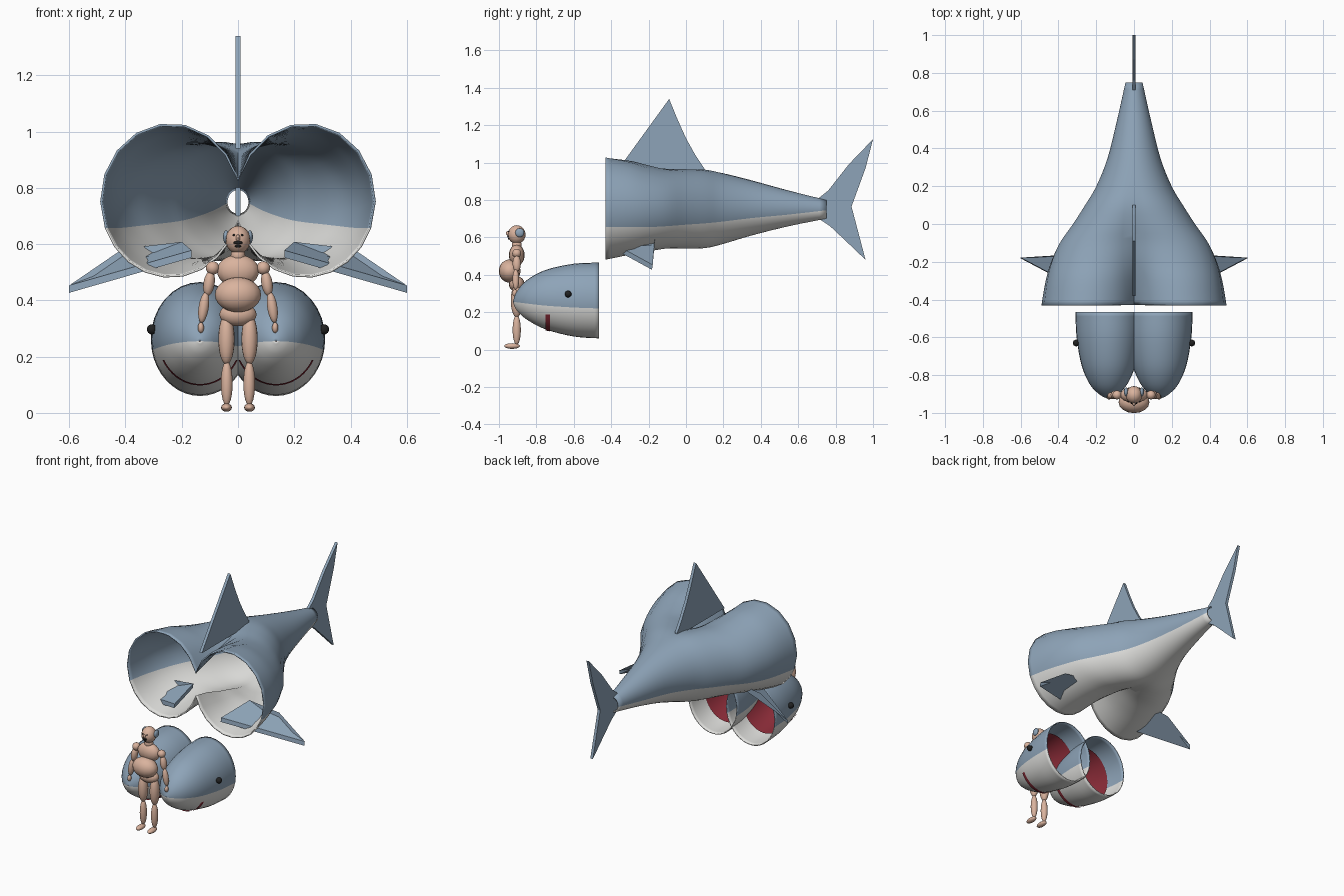
import bpy
import bmesh
from math import asin, acos, pi, cos, sin
from mathutils import Vector

default_cube = bpy.data.objects.get("Cube")
if default_cube:
    bpy.data.objects.remove(default_cube, do_unlink=True)


def make_material(name, colour):
    material = bpy.data.materials.new(name)
    material.use_nodes = True
    rgba = (*colour, 1)
    material.diffuse_color = rgba
    material.node_tree.nodes["Principled BSDF"].inputs["Base Color"].default_value = rgba
    return material


blue = make_material("slate blue", (.27, .37, .48))
white = make_material("belly white", (.73, .73, .71))
skin = make_material("skin", (.70, .45, .34))
red = make_material("mouth red", (.26, .025, .04))
black = make_material("black", (.015, .015, .015))


def finish(bm, name, materials, location=(0, 0, 0), smooth=True):
    bmesh.ops.recalc_face_normals(bm, faces=bm.faces)
    mesh = bpy.data.meshes.new(name)
    bm.to_mesh(mesh)
    bm.free()
    obj = bpy.data.objects.new(name, mesh)
    bpy.context.collection.objects.link(obj)
    obj.location = location
    for material in materials:
        mesh.materials.append(material)
    if smooth:
        bpy.ops.object.select_all(action='DESELECT')
        obj.select_set(True)
        bpy.context.view_layer.objects.active = obj
        bpy.ops.object.shade_smooth_by_angle(angle=.8)
    return obj


def densify(rows, steps=4):
    """Smooth curve through the control rows."""
    result = []
    for i in range(len(rows) - 1):
        p0, p1 = rows[max(i - 1, 0)], rows[i]
        p2, p3 = rows[i + 1], rows[min(i + 2, len(rows) - 1)]
        for s in range(steps):
            t = s / steps
            result.append([b + t * (c - a) / 2 + t * t * (a - 2.5 * b + 2 * c - d / 2)
                           + t ** 3 * (1.5 * (b - c) + (d - a) / 2)
                           for a, b, c, d in zip(p0, p1, p2, p3)])
    return result + [list(rows[-1])]


def ring(row, n):
    """Outline of two merged ellipses, with a vertex on the colour line."""
    y, centre, width, top, bottom, line = row
    radius = max(width - centre, .001)
    mid, height = (top + bottom) / 2, max((top - bottom) / 2, .001)
    start = acos(max(-.99, min(0, -centre / radius)))
    split = asin(max(-.9, min(.9, (line - mid) / height)))
    angles = [start + (split - start) * i / n for i in range(n + 1)]
    angles += [split + (-start - split) * i / n for i in range(1, n + 1)]
    right = [Vector((centre + radius * cos(a), y, mid + height * sin(a))) for a in angles]
    right[0].x = right[-1].x = 0
    return right + [Vector((-p.x, p.y, p.z)) for p in reversed(right[1:-1])]


def loft(name, rows, upper, lower, x=0, n=9, thickness=0, scale=1):
    """Skin the rings; upper or lower may be None to leave that side open."""
    bm = bmesh.new()
    loops = []
    for row in rows:
        points = ring(row, n)
        middle = Vector((0, row[0], (row[3] + row[4]) / 2))
        loops.append([bm.verts.new(middle + (p - middle) * scale) for p in points])
    count = 4 * n
    for first, second in zip(loops, loops[1:]):
        for j in range(count):
            is_upper = j < n or j >= 3 * n
            if (upper if is_upper else lower) is None:
                continue
            k = (j + 1) % count
            face = bm.faces.new((first[j], first[k], second[k], second[j]))
            face.material_index = 0 if is_upper else 1
    loose = [v for v in bm.verts if not v.link_faces]
    bmesh.ops.delete(bm, geom=loose, context='VERTS')
    obj = finish(bm, name, [upper or lower, lower or upper], (x, 0, 0))
    if thickness:
        shell = obj.modifiers.new("Shell", 'SOLIDIFY')
        shell.thickness = thickness
        shell.offset = -1
    return obj


def plate(name, points, offset):
    """Prism from an outline of 3D points, thickened along the offset."""
    bm = bmesh.new()
    offset = Vector(offset)
    sides = [[bm.verts.new(Vector(p) + offset * s) for p in points] for s in (-1, 1)]
    bm.faces.new(sides[0])
    bm.faces.new(reversed(sides[1]))
    for i in range(len(points)):
        k = (i + 1) % len(points)
        bm.faces.new((sides[0][i], sides[0][k], sides[1][k], sides[1][i]))
    return finish(bm, name, [blue], smooth=False)


def ball(name, location, size, material, detail=16, turn=(0, 0, 0)):
    bm = bmesh.new()
    bmesh.ops.create_uvsphere(bm, u_segments=detail, v_segments=detail * 3 // 4, radius=1)
    bmesh.ops.scale(bm, vec=size, verts=bm.verts)
    obj = finish(bm, name, [material], location)
    obj.rotation_euler = turn
    return obj


# Hollow body: y, lobe centre, half width, top, bottom, colour line
body = [(-.43, .24, .49, 1.03, .48, .655),
        (-.3, .222, .468, 1.01, .505, .655),
        (-.2, .195, .44, .985, .525, .655),
        (-.1, .155, .395, .967, .54, .66),
        (0, .1, .325, .965, .54, .668),
        (.1, .05, .26, .962, .542, .675),
        (.2, .015, .2, .943, .565, .685),
        (.35, 0, .14, .905, .61, .703),
        (.55, 0, .09, .85, .66, .722),
        (.75, 0, .045, .80, .70, .745)]
loft("body_shell", densify(body), blue, white, thickness=.008)

# Dorsal and tail fins
dorsal = [(-.38, .94), (-.09, 1.34), (-.045, 1.23), (0, 1.13), (.05, 1.04), (.1, .965), (.1, .94)]
plate("dorsal_fin", [(0, y, z) for y, z in dorsal], (.009, 0, 0))
tail = [(.71, .70), (.71, .81), (.76, .85), (.87, .99), (1, 1.125), (.96, .97),
        (.885, .765), (.96, .48), (.85, .585), (.77, .66)]
plate("tail_fin", [(0, y, z) for y, z in tail], (.009, 0, 0))

# Two loose heads
head = [(-.925, 0, .003, .257, .253, .255),
        (-.905, 0, .045, .31, .21, .253),
        (-.85, 0, .098, .372, .16, .246),
        (-.75, 0, .142, .426, .108, .235),
        (-.6, 0, .169, .459, .07, .225),
        (-.465, 0, .175, .465, .06, .22)]
head_rows = densify(head)
mouth_rows = [(-.752, 0, .143, .427, .105, .19), (-.728, 0, .149, .435, .1, .19)]

for side, sign in (("left", 1), ("right", -1)):
    x = sign * .135
    loft(side + "_head", head_rows, blue, white, x, thickness=.006)
    loft(side + "_mouth_lining", head_rows[:17], red, red, x, scale=.92)
    loft(side + "_mouth", mouth_rows, None, red, x, scale=1.015)
    ball(side + "_shark_eye", (sign * .306, -.63, .297), (.018, .018, .018), black)
    # Pectoral fin
    fin = [(.165, -.41, .565), (.6, -.18, .44), (.41, -.168, .57), (.2, -.17, .595)]
    plate(side + "_pectoral_fin", [(sign * px, y, z) for px, y, z in fin], (0, .002, .013))

# Man: trunk and head
Y = -.905
ball("man_head", (0, Y, .615), (.044, .047, .05), skin)
ball("neck", (0, Y, .56), (.026, .026, .03), skin)
ball("chest", (0, Y, .505), (.075, .042, .057), skin)
ball("belly", (0, Y - .038, .42), (.082, .058, .062), skin)
ball("pelvis", (0, Y, .35), (.066, .042, .042), skin)
ball("nose", (0, Y - .048, .622), (.008, .01, .012), skin, 8)
ball("moustache", (0, Y - .045, .605), (.017, .006, .006), black, 8)
ball("man_mouth", (0, Y - .041, .593), (.012, .006, .005), black, 8)

# Man: paired parts as x, y offset, z, then size
limbs = [("shoulder", .09, 0, .515, .024, .024, .024),
         ("upper_arm", .103, 0, .46, .02, .022, .045),
         ("forearm", .122, -.005, .375, .018, .018, .055),
         ("hand", .132, -.01, .303, .011, .014, .019),
         ("thigh", .041, 0, .262, .029, .032, .09),
         ("calf", .04, 0, .105, .021, .022, .08),
         ("foot", .041, -.025, .019, .019, .042, .015)]
for side, sign in (("left", 1), ("right", -1)):
    for name, x, y, z, *size in limbs:
        lean = -.15 * sign if "arm" in name else 0
        ball(side + "_" + name, (sign * x, Y + y, z), size, skin, turn=(0, lean, 0))
    ball(side + "_earpiece", (sign * .042, Y + .016, .625), (.011, .024, .024), blue)
    ball(side + "_man_eye", (sign * .015, Y - .043, .632), (.004, .004, .004), black, 8)
